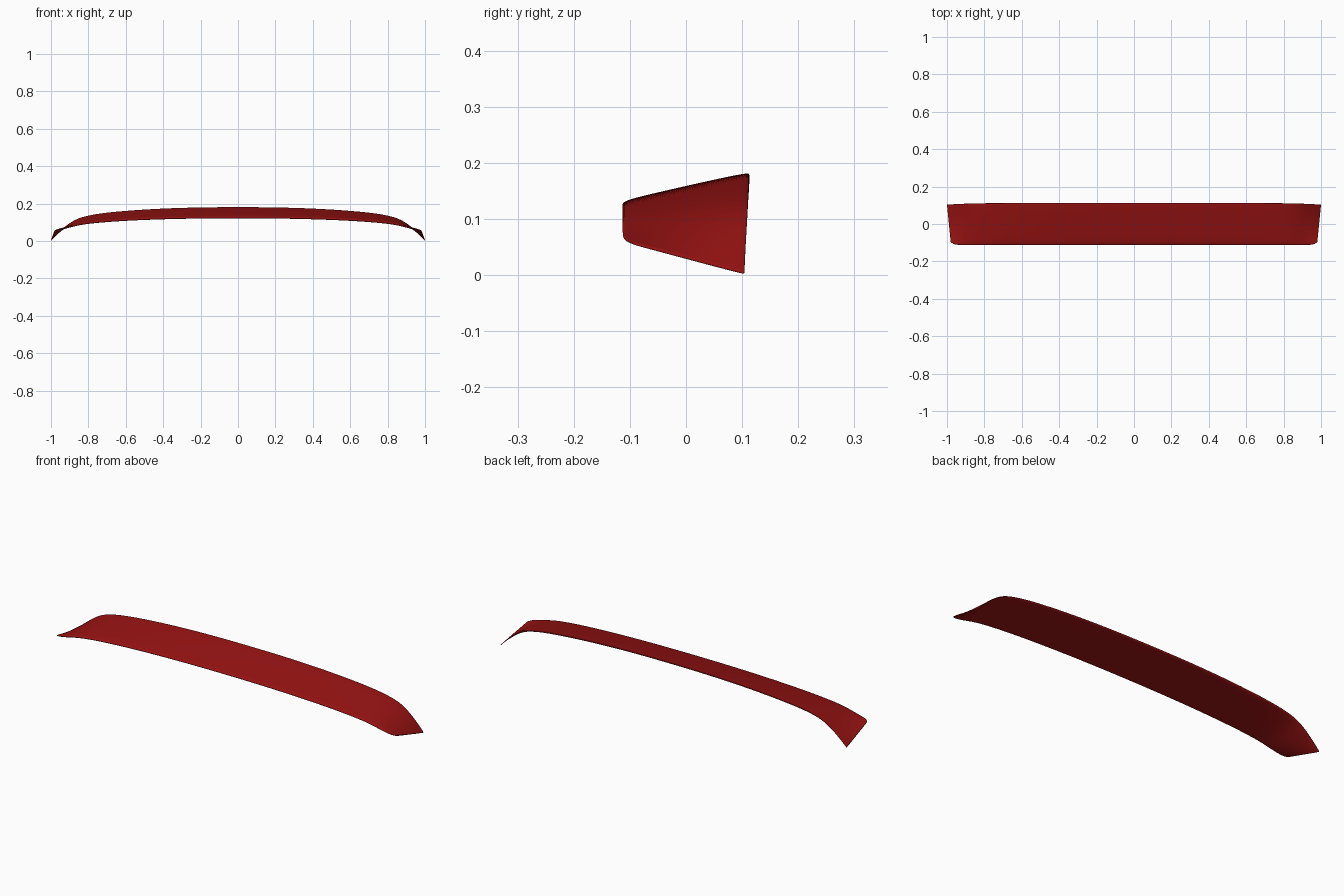
import bpy, bmesh

if "Cube" in bpy.data.objects:
    bpy.data.objects.remove(bpy.data.objects["Cube"])

# Stations along the half span: x, front edge y, front z, back edge y, back z, thickness
stations = [
    (0.00, -0.114, 0.126, 0.113, 0.178, 0.014),
    (0.20, -0.114, 0.125, 0.113, 0.177, 0.014),
    (0.40, -0.114, 0.121, 0.113, 0.171, 0.014),
    (0.58, -0.114, 0.114, 0.113, 0.160, 0.014),
    (0.72, -0.114, 0.105, 0.112, 0.147, 0.014),
    (0.81, -0.114, 0.096, 0.111, 0.132, 0.013),
    (0.87, -0.114, 0.086, 0.110, 0.113, 0.012),
    (0.92, -0.113, 0.074, 0.108, 0.079, 0.011),
    (0.96, -0.112, 0.067, 0.106, 0.044, 0.009),
    (0.985, -0.108, 0.062, 0.105, 0.019, 0.007),
    (1.00, -0.096, 0.057, 0.104, 0.003, 0.005),
]
# Closed cross-section: chord fraction, height in half-thicknesses
section = [(0, -0.7), (0, 0.3), (0.05, 1), (0.35, 1), (0.7, 1), (0.98, 0.8), (1, 0.4),
           (1, -0.4), (0.98, -0.8), (0.7, -1), (0.35, -1), (0.05, -1)]

# Loft the half blade
bm = bmesh.new()
rings = []
for x, yf, zf, yb, zb, th in stations:
    rings.append([bm.verts.new((x * (1 - 0.02 * (1 - t) * x ** 6),
                                yf + (yb - yf) * t,
                                zf + (zb - zf) * t + h * th / 2)) for t, h in section])
n = len(section)
for a, b in zip(rings, rings[1:]):
    for i in range(n):
        j = (i + 1) % n
        bm.faces.new((a[i], a[j], b[j], b[i]))

# Tip cap as quads between upper and lower skin, with a crisp rim
tip = rings[-1]
for i in range(n // 2 - 1):
    bm.faces.new((tip[i + 1], tip[i + 2], tip[n - 1 - i], tip[(n - i) % n]))
crease = bm.edges.layers.float.new("crease_edge")
for i in range(n):
    bm.edges.get((tip[i], tip[(i + 1) % n]))[crease] = 0.9
bmesh.ops.recalc_face_normals(bm, faces=bm.faces)

mesh = bpy.data.meshes.new("spoiler_blade")
bm.to_mesh(mesh)
bm.free()
blade = bpy.data.objects.new("spoiler_blade", mesh)
bpy.context.collection.objects.link(blade)

# Make sure the top skin faces up
top = max(mesh.polygons, key=lambda p: p.normal.z * p.normal.z * p.center.z + p.center.z)
if top.normal.z < 0 and top.center.z > 0.17:
    mesh.flip_normals()

# Mirror to the other side and smooth
mirror = blade.modifiers.new("mirror", 'MIRROR')
mirror.merge_threshold = 0.0005
sub = blade.modifiers.new("smooth", 'SUBSURF')
sub.levels = sub.render_levels = 2
mesh.polygons.foreach_set("use_smooth", [True] * len(mesh.polygons))

# Dark red paint
mat = bpy.data.materials.new("red_paint")
mat.diffuse_color = (0.3, 0.006, 0.006, 1)
mat.use_nodes = True
mat.node_tree.nodes["Principled BSDF"].inputs["Base Color"].default_value = mat.diffuse_color
mesh.materials.append(mat)
